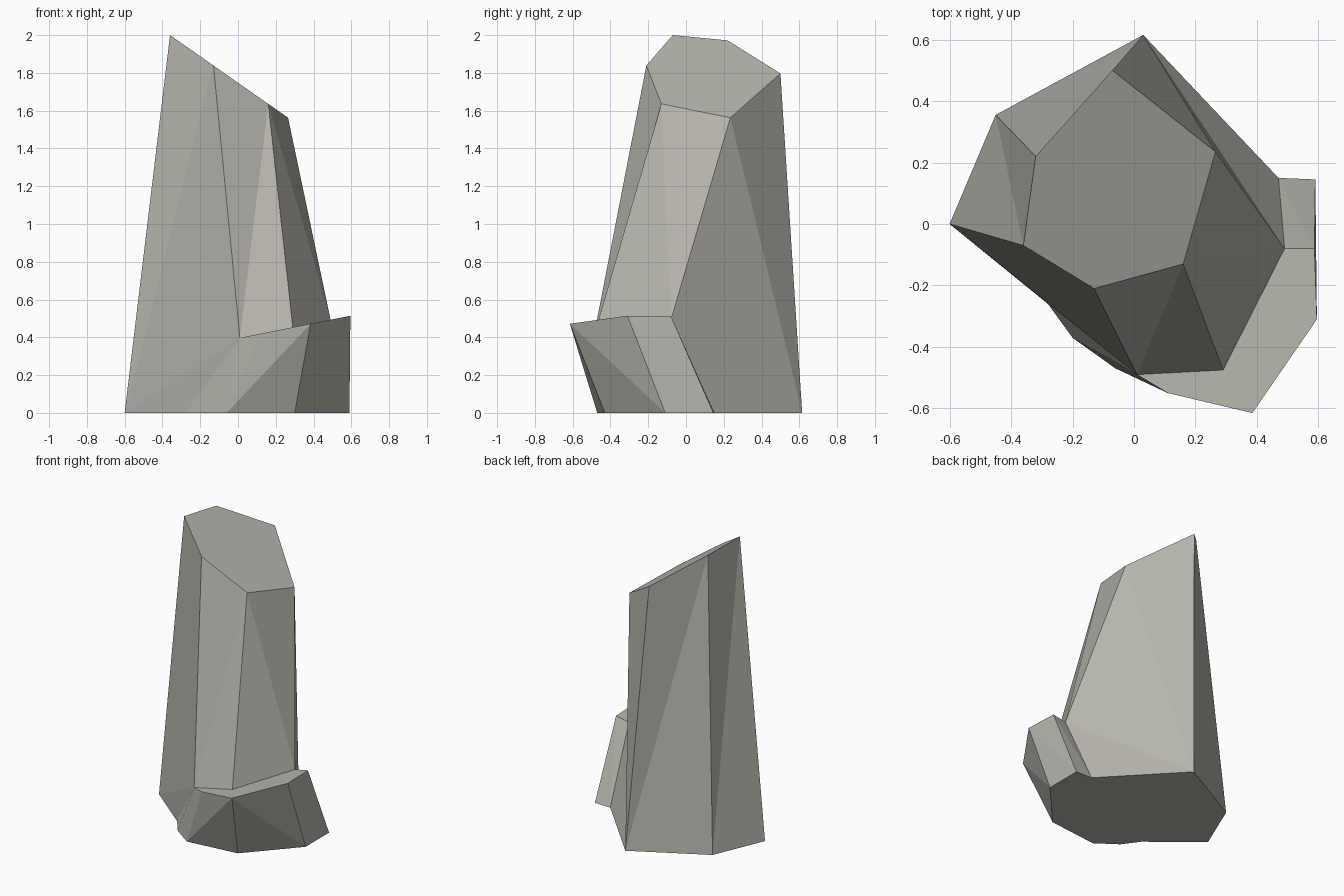
import bpy, bmesh
from math import radians

cube = bpy.data.objects.get("Cube")
if cube:
    bpy.data.objects.remove(cube, do_unlink=True)

# One flat stone colour
stone = bpy.data.materials.new("warm_grey_stone")
stone.use_nodes = True
colour = (0.47, 0.46, 0.415, 1)
stone.diffuse_color = colour
bsdf = stone.node_tree.nodes["Principled BSDF"]
bsdf.inputs["Base Color"].default_value = colour
bsdf.inputs["Roughness"].default_value = 0.9


def on_plane(outline, height, slope):
    """Lift an outline onto a plane tilted along x."""
    return [(x, y, height + slope * x) for x, y in outline]


def finish(bm, name):
    """Turn a bmesh into a flat shaded stone object."""
    bmesh.ops.recalc_face_normals(bm, faces=bm.faces)
    mesh = bpy.data.meshes.new(name)
    bm.to_mesh(mesh)
    bm.free()
    mesh.materials.append(stone)
    bpy.context.collection.objects.link(bpy.data.objects.new(name, mesh))


def add_points(bm, points):
    return [bm.verts.new(p) for p in points]


# Tall leaning pillar: slanted crown, shoulder where it meets the boulder, foot
bm = bmesh.new()
crown = add_points(bm, on_plane(
    [(-0.36, -0.07), (-0.13, -0.21), (0.16, -0.13),
     (0.265, 0.235), (-0.07, 0.50), (-0.32, 0.22)], 1.748, -0.7))
shoulder = add_points(bm, on_plane(
    [(0.01, -0.49), (0.29, -0.475), (0.49, -0.08)], 0.395, 0.2))
foot = add_points(bm, on_plane(
    [(-0.60, 0.0), (-0.45, 0.355), (0.03, 0.615),
     (0.47, 0.15), (0.28, -0.40), (-0.28, -0.26)], 0, 0))
c_west, c_front, c_right, c_east, c_back, c_rear = crown
s_front, s_right, s_east = shoulder
f_west, f_rear, f_back, f_east, f_right, f_front = foot

facets = [
    crown, foot,
    # left front side
    (c_west, c_front, f_west), (c_front, s_front, f_west), (s_front, f_front, f_west),
    # front
    (c_front, c_right, s_front), (c_right, s_right, s_front),
    # front right
    (c_right, c_east, s_east), (c_right, s_east, s_right),
    # back right
    (c_east, c_back, f_back), (c_east, f_back, s_east), (s_east, f_back, f_east),
    # back
    (c_back, c_rear, f_back), (c_rear, f_rear, f_back),
    (c_rear, c_west, f_rear), (c_west, f_west, f_rear),
    # base inside the boulder
    (s_front, s_right, f_right), (s_front, f_right, f_front),
    (s_right, s_east, f_right), (s_east, f_east, f_right),
]
for facet in facets:
    bm.faces.new(facet)
finish(bm, "tall_rock")

# Low boulder wrapped around the front right corner
bm = bmesh.new()
ledge = [(0.01, -0.49), (0.11, -0.55), (0.385, -0.615),
         (0.595, -0.31), (0.587, -0.08), (0.49, -0.08)]
ledge_foot = [(-0.28, -0.26), (-0.20, -0.37), (-0.06, -0.47), (0.30, -0.43),
              (0.59, -0.11), (0.59, 0.145), (0.47, 0.15)]
verts = add_points(bm, on_plane(ledge, 0.395, 0.2) + on_plane(ledge_foot, 0, 0))
bmesh.ops.convex_hull(bm, input=verts)
bmesh.ops.dissolve_limit(bm, angle_limit=radians(1), verts=bm.verts, edges=bm.edges)
finish(bm, "low_rock")
